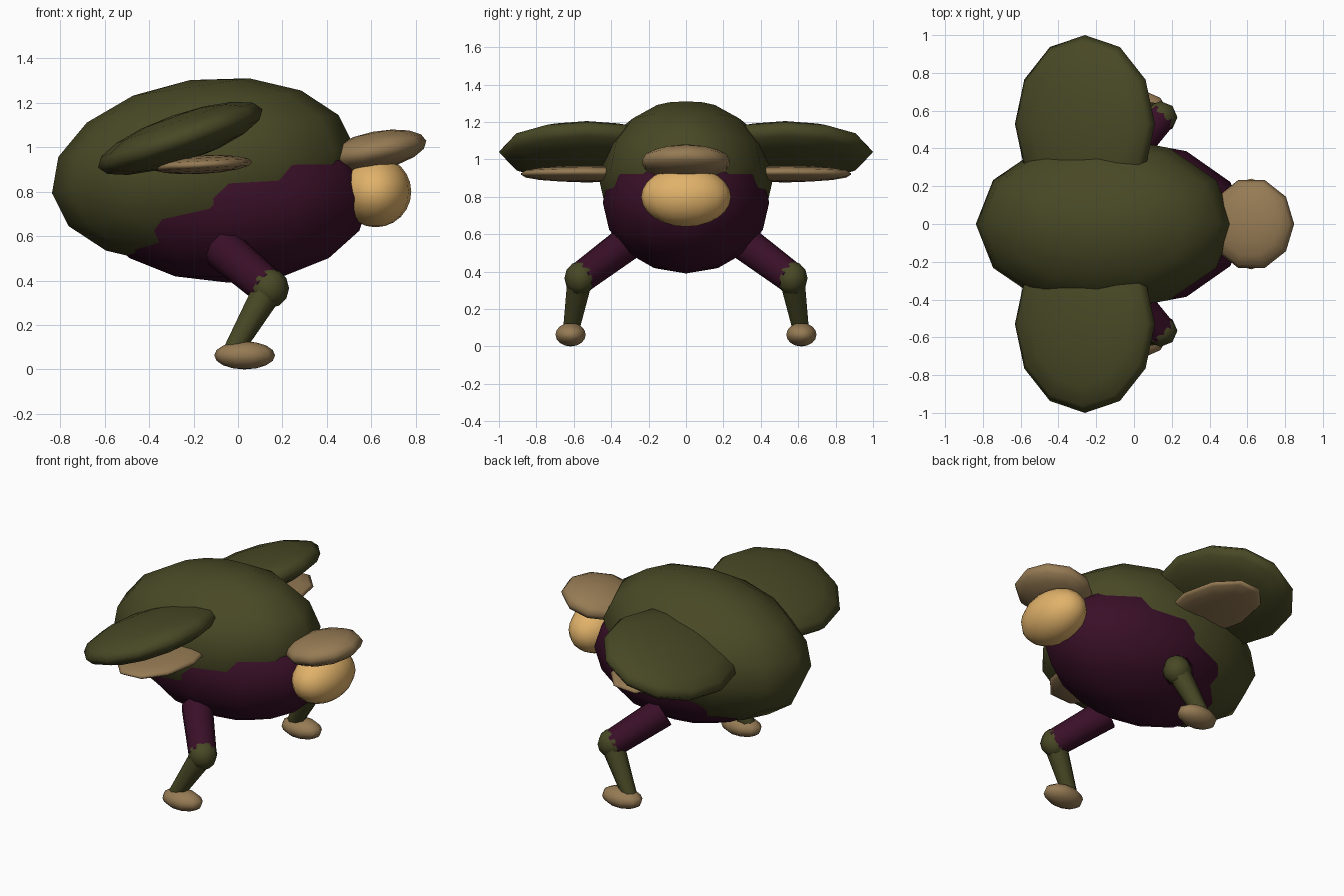
import bpy
from math import radians, pi
from mathutils import Matrix, Vector

if "Cube" in bpy.data.objects:
    bpy.data.objects.remove(bpy.data.objects["Cube"], do_unlink=True)


def material(name, rgb):
    mat = bpy.data.materials.new(name)
    mat.use_nodes = True
    colour = (*rgb, 1.0)
    mat.diffuse_color = colour
    bsdf = mat.node_tree.nodes["Principled BSDF"]
    bsdf.inputs["Base Color"].default_value = colour
    bsdf.inputs["Roughness"].default_value = 0.9
    return mat


olive = material("olive_green", (0.065, 0.065, 0.019))
plum = material("dark_plum", (0.042, 0.005, 0.021))
tan = material("dull_tan", (0.305, 0.198, 0.089))
gold = material("warm_gold", (0.75, 0.445, 0.144))


def finish(name, mat):
    obj = bpy.context.object
    obj.name = obj.data.name = name
    obj.data.materials.append(mat)
    return obj


def ellipsoid(name, mat, centre, radii, tilt=0, segments=12, rings=8):
    """Stretched sphere whose +x end is raised by tilt degrees."""
    bpy.ops.mesh.primitive_uv_sphere_add(segments=segments, ring_count=rings, radius=1)
    obj = finish(name, mat)
    # Turn the first meridian onto y, then stretch
    obj.data.transform(Matrix.Diagonal((*radii, 1)) @ Matrix.Rotation(pi / 2, 4, "Z"))
    obj.location = centre
    obj.rotation_euler.y = -radians(tilt)
    bpy.ops.object.shade_smooth()
    return obj


def limb(name, mat, start, end, r_start, r_end, sides=10):
    """Tapered cylinder between two points."""
    a, b = Vector(start), Vector(end)
    bpy.ops.mesh.primitive_cone_add(vertices=sides, radius1=r_start, radius2=r_end,
                                    depth=(b - a).length)
    obj = finish(name, mat)
    obj.location = (a + b) / 2
    obj.rotation_euler = (b - a).to_track_quat("Z", "Y").to_euler()
    bpy.ops.object.shade_smooth_by_angle(angle=radians(50))
    return obj


# Body shell and belly: two overlapping ellipsoids
ellipsoid("body", olive, (-0.155, 0, 0.895), (0.69, 0.465, 0.412), 8.5)
ellipsoid("belly", plum, (-0.04, 0, 0.77), (0.635, 0.445, 0.38))

# Face and overhanging brow
ellipsoid("face", gold, (0.62, 0, 0.80), (0.16, 0.24, 0.16), 0, 16, 12)
ellipsoid("brow", tan, (0.622, 0, 0.985), (0.23, 0.245, 0.086), 11, 10, 8)

# Wings and legs on both sides
for side, s in (("left", 1), ("right", -1)):
    ellipsoid(side + "_wing", olive, (-0.26, s * 0.53, 1.04), (0.393, 0.47, 0.108), 19.5)
    ellipsoid(side + "_under_wing", tan, (-0.165, s * 0.54, 0.922),
              (0.23, 0.36, 0.042), 3, 10, 8)

    hip = (-0.065, s * 0.33, 0.54)
    knee = (0.14, s * 0.565, 0.365)
    ankle = (-0.025, s * 0.615, 0.08)
    limb(side + "_thigh", plum, hip, knee, 0.095, 0.085)
    ellipsoid(side + "_knee", olive, knee, (0.09, 0.085, 0.09), 0, 8, 6)
    limb(side + "_shin", olive, knee, ankle, 0.072, 0.045, 8)
    ellipsoid(side + "_foot", tan, (0.03, s * 0.617, 0.063), (0.137, 0.085, 0.063), 0, 10, 8)
